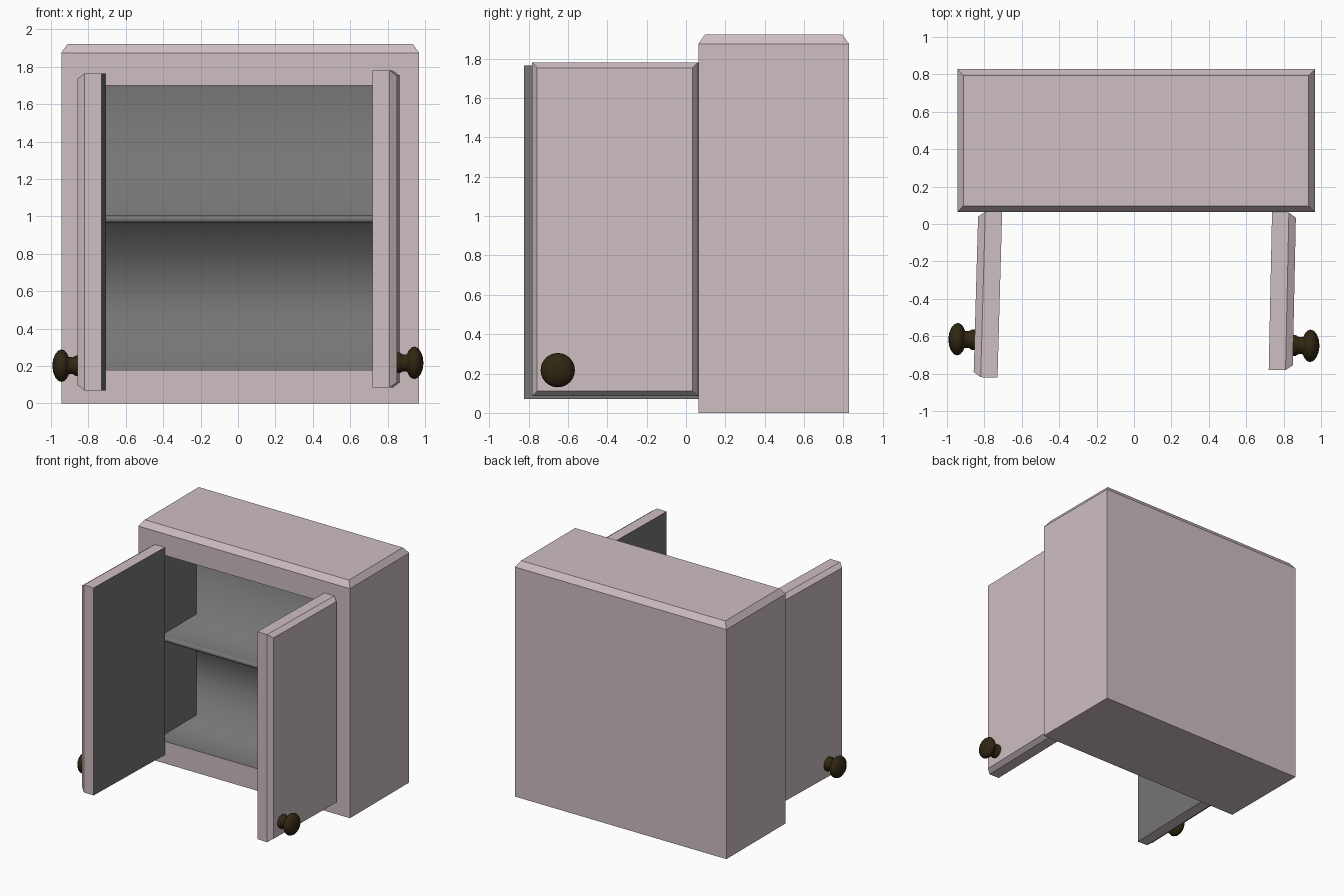
import bpy
import bmesh
from math import pi, sin, cos
from mathutils import Matrix, Vector

if "Cube" in bpy.data.objects:
    bpy.data.objects.remove(bpy.data.objects["Cube"])


def material(name, rgb):
    mat = bpy.data.materials.new(name)
    mat.use_nodes = True
    mat.diffuse_color = (*rgb, 1)
    mat.node_tree.nodes["Principled BSDF"].inputs["Base Color"].default_value = (*rgb, 1)
    return mat


PINK = material("pale pink paint", (0.62, 0.52, 0.54))
GREY = material("grey lining", (0.18, 0.18, 0.18))
BROWN = material("dark brown", (0.03, 0.02, 0.006))


def finish(bm, name, mats, matrix=None):
    mesh = bpy.data.meshes.new(name)
    bm.to_mesh(mesh)
    bm.free()
    for mat in mats:
        mesh.materials.append(mat)
    obj = bpy.data.objects.new(name, mesh)
    bpy.context.collection.objects.link(obj)
    if matrix:
        obj.matrix_world = matrix
    return obj


def box(low, high):
    bm = bmesh.new()
    low, high = Vector(low), Vector(high)
    size = Matrix.Diagonal((*(high - low), 1))
    bmesh.ops.create_cube(bm, size=1, matrix=Matrix.Translation((low + high) / 2) @ size)
    bm.normal_update()
    return bm


def face_towards(bm, direction):
    return max(bm.faces, key=lambda f: f.normal.dot(Vector(direction)))


# Cabinet carcass: chamfered top and a rectangular front opening
X0, X1 = -0.778, 0.80
Z0, Z1 = 0.18, 1.70
FRONT, INNER_BACK = 0.063, 0.575
bm = box((-0.945, FRONT, 0), (0.968, 0.828, 1.875))
bmesh.ops.inset_region(bm, faces=[face_towards(bm, (0, 0, 1))], thickness=0.048, depth=0.048)
bm.normal_update()
front = face_towards(bm, (0, -1, 0))
bmesh.ops.inset_region(bm, faces=[front], thickness=0.18)
for v in front.verts:
    v.co.x = X0 if v.co.x < 0 else X1
    v.co.z = Z0 if v.co.z < 0.9 else Z1
bmesh.ops.delete(bm, geom=[front], context='FACES_ONLY')
finish(bm, "cabinet_body", [PINK])

# Lining: floor, back, round-nosed shelf and ceiling as one swept profile
shelf_z, shelf_r, shelf_y = 0.985, 0.02, FRONT + 0.06
nose = [(shelf_y - shelf_r * sin(pi * i / 6), shelf_z - shelf_r * cos(pi * i / 6))
        for i in range(7)]
profile = [(FRONT, Z0), (INNER_BACK, Z0), (INNER_BACK, shelf_z - shelf_r), *nose,
           (INNER_BACK, shelf_z + shelf_r), (INNER_BACK, Z1), (FRONT, Z1)]
bm = bmesh.new()
rows = [[bm.verts.new((x, y, z)) for x in (X0, X1)] for y, z in profile]
for a, b in zip(rows, rows[1:]):
    bm.faces.new((a[0], a[1], b[1], b[0])).smooth = True
bm.faces.ensure_lookup_table()
bm.faces[-1].smooth = False
corners = [(FRONT, Z0), (INNER_BACK, Z0), (INNER_BACK, Z1), (FRONT, Z1)]
for x, order in ((X0, corners), (X1, corners[::-1])):
    bm.faces.new([bm.verts.new((x, y, z)) for y, z in order])
finish(bm, "cabinet_lining_and_shelf", [GREY])

# Knob profile: distance from the door, radius
KNOB = [(0, 0.055), (0.015, 0.055), (0.03, 0.045), (0.052, 0.046), (0.062, 0.066),
        (0.075, 0.081), (0.092, 0.087), (0.11, 0.08), (0.125, 0.062),
        (0.136, 0.035), (0.141, 0)]


def door(side, name, hinge, length, angle, knob_y, knob_z):
    place = Matrix.Translation(hinge) @ Matrix.Rotation(angle, 4, 'Z')
    # Door slab with a raised, chamfered outer face and a grey inner face
    slab, chamfer, height = 0.09, 0.038, 1.695
    bm = box((min(0, side * slab), -length, 0), (max(0, side * slab), 0, height))
    face_towards(bm, (-side, 0, 0)).material_index = 1
    bmesh.ops.inset_region(bm, faces=[face_towards(bm, (side, 0, 0))],
                           thickness=chamfer, depth=chamfer)
    finish(bm, name + "_door", [PINK, GREY], place)

    # Turned knob
    bm = bmesh.new()
    verts = [bm.verts.new((side * d, r, 0)) for d, r in KNOB]
    edges = [bm.edges.new(pair) for pair in zip(verts, verts[1:])]
    bmesh.ops.spin(bm, geom=verts + edges, cent=(0, 0, 0), axis=(1, 0, 0),
                   angle=2 * pi, steps=32)
    bmesh.ops.remove_doubles(bm, verts=bm.verts, dist=0.0005)
    bmesh.ops.recalc_face_normals(bm, faces=bm.faces)
    for f in bm.faces:
        f.smooth = True
    offset = Matrix.Translation((side * (slab + chamfer), knob_y, knob_z))
    finish(bm, name + "_knob", [BROWN], place @ offset)


door(1, "left", (0.738, FRONT, 0.085), 0.843, -0.021, -0.71, 0.132)
door(-1, "right", (-0.705, FRONT, 0.07), 0.885, -0.028, -0.685, 0.132)
